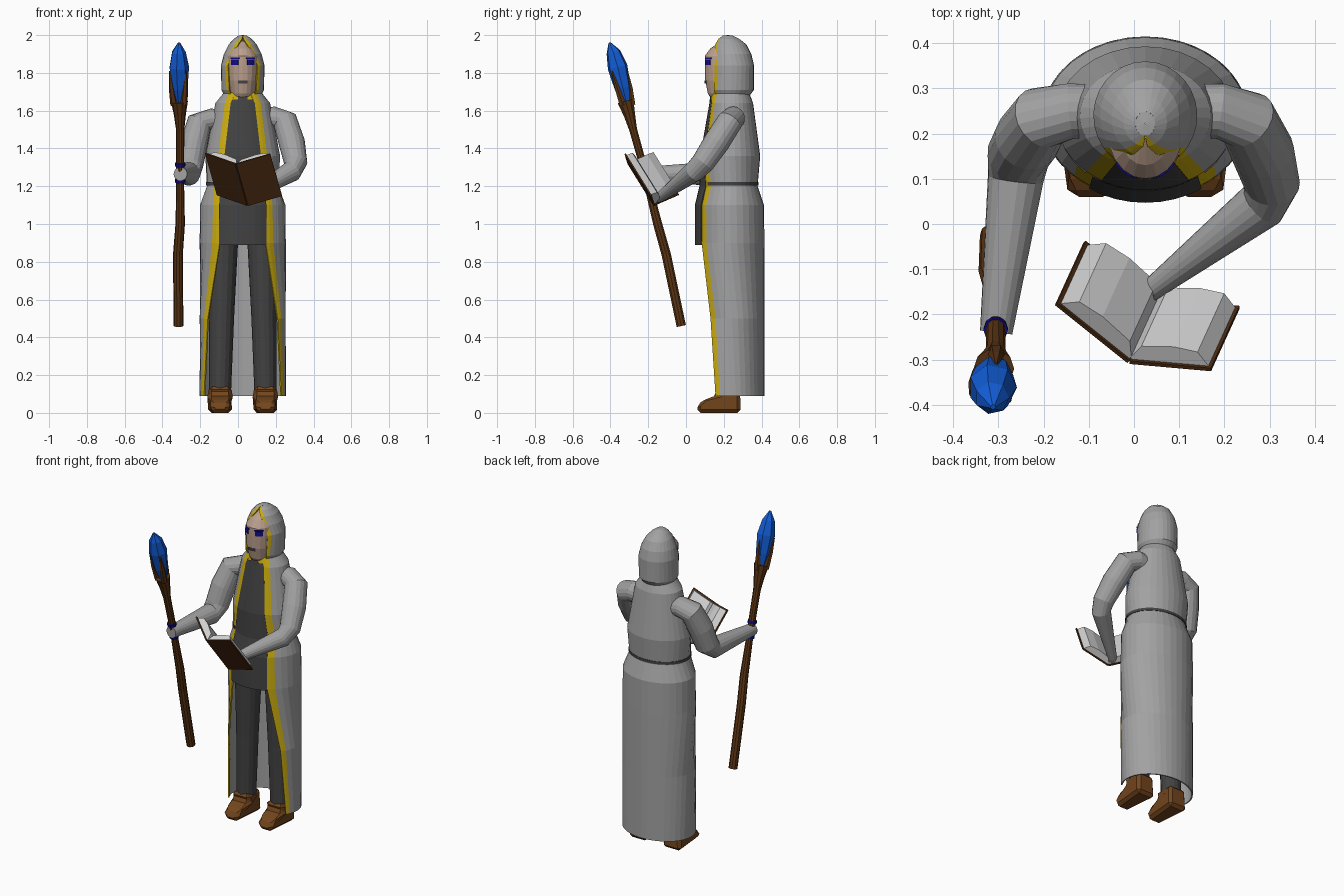
import bpy, bmesh, math
from mathutils import Vector

if "Cube" in bpy.data.objects:
    bpy.data.objects.remove(bpy.data.objects["Cube"])

CX = 0.025  # body centre line


def mat(name, r, g, b):
    m = bpy.data.materials.new(name)
    m.diffuse_color = (r, g, b, 1)
    m.use_nodes = True
    m.node_tree.nodes["Principled BSDF"].inputs["Base Color"].default_value = m.diffuse_color
    return m


GREY = mat("grey cloth", .36, .36, .36)
DARK = mat("dark cloth", .055, .055, .055)
GOLD = mat("gold trim", .62, .43, .005)
SKIN = mat("skin", .50, .35, .27)
NAVY = mat("navy", .006, .004, .26)
BLUE = mat("crystal blue", .006, .11, .68)
WOOD = mat("staff wood", .11, .037, .007)
COVER = mat("book cover", .075, .025, .006)
BOOT = mat("boot leather", .17, .06, .012)
PAGE = mat("paper", .68, .68, .68)


def make(name, verts, faces, m, thick=0, fix=False):
    me = bpy.data.meshes.new(name)
    me.from_pydata([tuple(v) for v in verts], [], faces)
    me.materials.append(m)
    if fix:
        bm = bmesh.new()
        bm.from_mesh(me)
        bmesh.ops.recalc_face_normals(bm, faces=bm.faces)
        bm.to_mesh(me)
        bm.free()
    ob = bpy.data.objects.new(name, me)
    bpy.context.collection.objects.link(ob)
    if thick:
        s = ob.modifiers.new("thickness", 'SOLIDIFY')
        s.thickness, s.offset = thick, -1
    return ob


def arc(name, rings, n, m, thick=0):
    """Loft of elliptical arcs (z, centre y, rx, ry, a0, a1); angle 0 is the front."""
    verts = []
    for z, cy, rx, ry, a0, a1 in rings:
        for j in range(n + 1):
            a = a0 + (a1 - a0) * j / n
            verts.append((CX + rx * math.sin(a), cy - ry * math.cos(a), z))
    k = n + 1
    faces = [(i * k + j, i * k + j + 1, (i + 1) * k + j + 1, (i + 1) * k + j)
             for i in range(len(rings) - 1) for j in range(n)]
    return make(name, verts, faces, m, thick)


def tube(name, pts, n, m):
    """Round tube through (x, y, z, radius) points with closed ends."""
    P = [Vector(p[:3]) for p in pts]
    verts, prev, q = [], Vector((0, 0, 1)), None
    for i, p in enumerate(P):
        d = (P[min(i + 1, len(P) - 1)] - P[max(i - 1, 0)]).normalized()
        r = prev.rotation_difference(d)
        q = r @ q if q else r
        prev = d
        for j in range(n):
            a = 2 * math.pi * j / n
            verts.append(p + q @ Vector((math.cos(a), math.sin(a), 0)) * pts[i][3])
    faces = [(i * n + j, i * n + (j + 1) % n, (i + 1) * n + (j + 1) % n, (i + 1) * n + j)
             for i in range(len(P) - 1) for j in range(n)]
    faces += [tuple(reversed(range(n))), tuple(range(len(verts) - n, len(verts)))]
    return make(name, verts, faces, m)


def prism(name, pts, vec, m):
    n = len(pts)
    verts = list(pts) + [p + vec for p in pts]
    faces = [(i, (i + 1) % n, n + (i + 1) % n, n + i) for i in range(n)]
    faces += [tuple(reversed(range(n))), tuple(range(n, 2 * n))]
    return make(name, verts, faces, m, fix=True)


def garment(name, rows, n, thick):
    """Open-fronted cloth with gold edging: rows of (z, cy, rx, ry, half opening, trim width)."""
    edge = [(r[:4], math.asin(r[4] / r[2]), math.asin(min(1, (r[4] + r[5]) / r[2]))) for r in rows]
    arc(name, [(*r, b, 2 * math.pi - b) for r, a, b in edge], n, GREY, thick)
    arc(name + "_trim_left", [(*r, a, b) for r, a, b in edge], 2, GOLD, thick)
    arc(name + "_trim_right", [(*r, -b, -a) for r, a, b in edge], 2, GOLD, thick)


FULL = 2 * math.pi

# robe
garment("robe", [(.09, .235, .228, .18, .205, .012), (.5, .235, .228, .18, .185, .02),
                 (.9, .235, .228, .18, .122, .04), (1.1, .235, .226, .178, .12, .037),
                 (1.2, .227, .19, .152, .115, .035), (1.36, .235, .198, .158, .095, .035),
                 (1.64, .24, .145, .115, .062, .033), (1.695, .235, .1, .1, .04, .033)], 24, .008)
arc("belt", [(z, .227, .194, .156, .75, FULL - .75) for z in (1.205, 1.222)], 24, DARK, .008)

# dark tunic front and tabard
rows = [(.89, .235, .226, .188, .125), (1.1, .235, .226, .188, .125), (1.2, .227, .19, .156, .117),
        (1.36, .235, .198, .16, .097), (1.64, .24, .145, .116, .064), (1.66, .238, .128, .11, .055)]
arc("tunic_front", [(*r[:4], -math.asin(r[4] / r[2]), math.asin(r[4] / r[2])) for r in rows], 8, DARK, .008)
arc("collar_trim", [(1.64, .24, .143, .113, -.5, .5), (1.695, .235, .1, .1, -.5, .5)], 6, GOLD, .005)
arc("collar_notch", [(1.645, .24, .145, .116, -.2, .2), (1.675, .237, .12, .109, -.2, .2)], 2, DARK, .004)

# hood, face and features
garment("hood", [(1.68, .237, .098, .1, .06, .01), (1.71, .24, .113, .12, .072, .014),
                 (1.84, .24, .115, .12, .078, .016), (1.9, .24, .1, .106, .052, .02),
                 (1.95, .235, .075, .085, .024, .02), (1.98, .227, .048, .055, .004, .016),
                 (1.997, .222, .022, .027, .0, .004)], 20, .006)
arc("hood_top", [(1.997, .222, .022, .027, 0, FULL), (2.0, .222, .001, .001, 0, FULL)], 16, GREY)
face = [(1.62, .22, .06, .06), (1.69, .21, .068, .094), (1.76, .2, .08, .098), (1.84, .2, .085, .1),
        (1.89, .2, .082, .1), (1.93, .205, .058, .075), (1.97, .22, .02, .03)]
arc("face", [(*r, 0, FULL) for r in face], 20, SKIN)
for side, s in (("left", 1), ("right", -1)):
    lo, hi = sorted((s * .28, s * .78))
    arc("eye_" + side, [(z, .2, .087, .1025, lo, hi) for z in (1.843, 1.872)], 3, NAVY, .004)
    lo, hi = sorted((s * .22, s * .86))
    arc("eyelid_" + side, [(z, .2, .087, .1025, lo, hi) for z in (1.873, 1.881)], 3, NAVY, .004)
arc("mouth", [(z, .2, .083, .101, -.32, .32) for z in (1.745, 1.76)], 4, DARK, .004)

# legs and boots
sole = [(.29, 0), (.06, 0), (.06, .045), (.1, .07), (.165, .095), (.15, .14), (.285, .14)]
for side, s in (("left", 1), ("right", -1)):
    tube("leg_" + side, [(CX + s * x, .22, z, r) for x, z, r in
                         ((.12, .1, .058), (.112, .5, .066), (.105, .9, .08), (.1, 1.15, .085))], 16, DARK)
    b = prism("boot_" + side, [Vector((CX + s * .12 - .065, y, z)) for y, z in sole],
              Vector((.13, 0, 0)), BOOT)
    for v in b.data.vertices:  # narrower toe
        k = .68 if v.co.y < .09 else .9 if v.co.z > .12 else 1
        v.co.x = CX + s * .12 + (v.co.x - CX - s * .12) * k
    bev = b.modifiers.new("rounded", 'BEVEL')
    bev.width = .018

# sleeves
tube("sleeve_right", [(-.06, .25, 1.54, .06), (-.14, .25, 1.55, .062), (-.205, .235, 1.53, .07),
                      (-.235, .19, 1.42, .074), (-.255, .155, 1.31, .07), (-.262, .1, 1.265, .062),
                      (-.305, -.24, 1.265, .036)], 18, GREY)
tube("sleeve_left", [(.11, .25, 1.55, .06), (.19, .25, 1.56, .062), (.25, .23, 1.54, .068),
                     (.285, .16, 1.43, .07), (.305, .09, 1.325, .062), (.285, .045, 1.28, .056),
                     (.045, -.14, 1.14, .026), (.025, -.165, 1.125, .016)], 18, GREY)

# staff
tube("staff", [(-.315, -.025, .46, .026), (-.318, -.105, .84, .026), (-.306, -.15, 1.0, .025),
               (-.306, -.2, 1.2, .021), (-.306, -.235, 1.34, .021), (-.306, -.28, 1.5, .022),
               (-.308, -.3, 1.58, .032), (-.31, -.32, 1.65, .045)], 10, WOOD)
for i, (y, z) in enumerate(((-.207, 1.23), (-.23, 1.315))):
    tube("staff_band_%d" % i, [(-.306, y, z - .009, .027), (-.306, y - .005, z + .009, .027)], 10, NAVY)
for i in range(3):
    a = math.radians(200 + 120 * i)
    c, s = math.cos(a), math.sin(a)
    tube("staff_prong_%d" % i, [(-.31 + c * .03, -.315 + s * .03, 1.63, .02),
                                (-.312 + c * .042, -.337 + s * .042, 1.72, .015),
                                (-.314 + c * .05, -.36 + s * .05, 1.81, .004)], 6, WOOD)
tube("crystal", [(-.309, -.305, 1.6, .015), (-.311, -.335, 1.72, .044), (-.313, -.362, 1.83, .054),
                 (-.314, -.385, 1.91, .038), (-.312, -.405, 1.96, .006)], 7, BLUE)

# open book
top = Vector((-.01, -.303, 1.322))
down = Vector((.063, .138, -.222))
pages = [(.01, 0), (.96, 0), (.84, .034), (.55, .042), (.15, .036), (.01, .006)]
for side, out in (("right", Vector((-.16, .128, .056))), ("left", Vector((.18, -.016, .052)))):
    n = down.cross(out).normalized()
    n *= 1 if n.y > 0 else -1
    prism("book_cover_" + side, [top, top + out, top + out - n * .008, top - n * .008], down, COVER)
    prism("book_pages_" + side, [top + down * .03 + out * u + n * h for u, h in pages], down * .94, PAGE)
